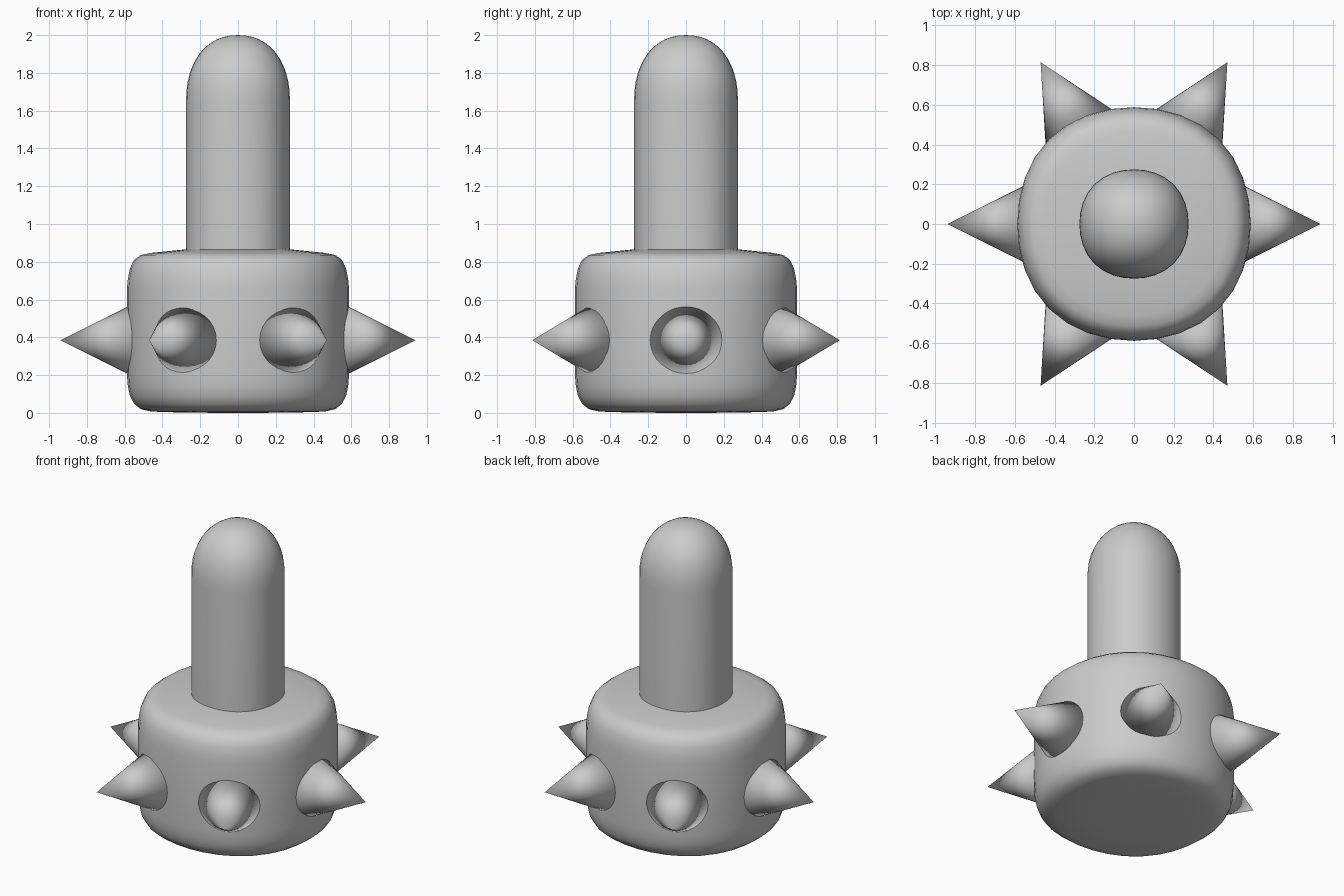
import bpy, bmesh, math
from mathutils import Matrix, Vector

if "Cube" in bpy.data.objects:
    bpy.data.objects.remove(bpy.data.objects["Cube"])

SEGMENTS = 32


def finish(name, bm, angle=None):
    bmesh.ops.recalc_face_normals(bm, faces=bm.faces[:])
    mesh = bpy.data.meshes.new(name)
    bm.to_mesh(mesh)
    bm.free()
    obj = bpy.data.objects.new(name, mesh)
    bpy.context.collection.objects.link(obj)
    bpy.ops.object.select_all(action='DESELECT')
    obj.select_set(True)
    bpy.context.view_layer.objects.active = obj
    if angle is None:
        bpy.ops.object.shade_smooth()
    else:
        bpy.ops.object.shade_smooth_by_angle(angle=math.radians(angle))
    return obj


def turned(name, profile, bottom, top):
    """Sweep a (radius, z) profile around z, slightly squared like a subdivided box."""
    bm = bmesh.new()
    rings = []
    for r, z in profile:
        ring = []
        for i in range(SEGMENTS):
            a = 2 * math.pi * i / SEGMENTS
            q = r * (1 + 0.014 * (1 - math.cos(4 * a)))
            ring.append(bm.verts.new((q * math.cos(a), q * math.sin(a), z)))
        rings.append(ring)
    for low, high in zip(rings, rings[1:]):
        for i in range(SEGMENTS):
            j = (i + 1) % SEGMENTS
            bm.faces.new((low[i], low[j], high[j], high[i]))
    for ring, z in ((rings[0], bottom), (rings[-1], top)):
        pole = bm.verts.new((0, 0, z))
        for i in range(SEGMENTS):
            bm.faces.new((ring[i], ring[(i + 1) % SEGMENTS], pole))
    return finish(name, bm, 40)


# Round head with softened rims
turned("head", [
    (0.08, 0.0), (0.30, 0.002), (0.46, 0.007), (0.515, 0.02), (0.55, 0.048),
    (0.572, 0.09), (0.583, 0.14), (0.588, 0.20), (0.588, 0.43), (0.588, 0.66),
    (0.583, 0.71), (0.572, 0.765), (0.55, 0.81), (0.515, 0.836), (0.46, 0.847),
    (0.275, 0.866)], 0.0, 0.87)

# Handle with a domed end
steps = 12
dome = []
for k in range(steps):
    t = math.pi / 2 * k / steps
    dome.append((0.275 * math.cos(t) ** (2 / 2.2),
                 1.65 + 0.35 * math.sin(t) ** (2 / 2.2)))
turned("handle", [(0.275, 0.80)] + dome, 0.80, 2.0)

# Six cone spikes around the head, smooth over their base rim
for n in range(6):
    bm = bmesh.new()
    bmesh.ops.create_cone(bm, cap_ends=True, segments=32,
                          radius1=0.2, radius2=0.0, depth=0.4)
    bmesh.ops.remove_doubles(bm, verts=bm.verts[:], dist=0.0001)
    place = (Matrix.Translation(Vector((0, 0, 0.385)))
             @ Matrix.Rotation(math.radians(60 * n), 4, 'Z')
             @ Matrix.Translation(Vector((0.74, 0, 0)))
             @ Matrix.Rotation(math.pi / 2, 4, 'Y'))
    bm.transform(place)
    finish(f"spike_{n + 1}", bm)
